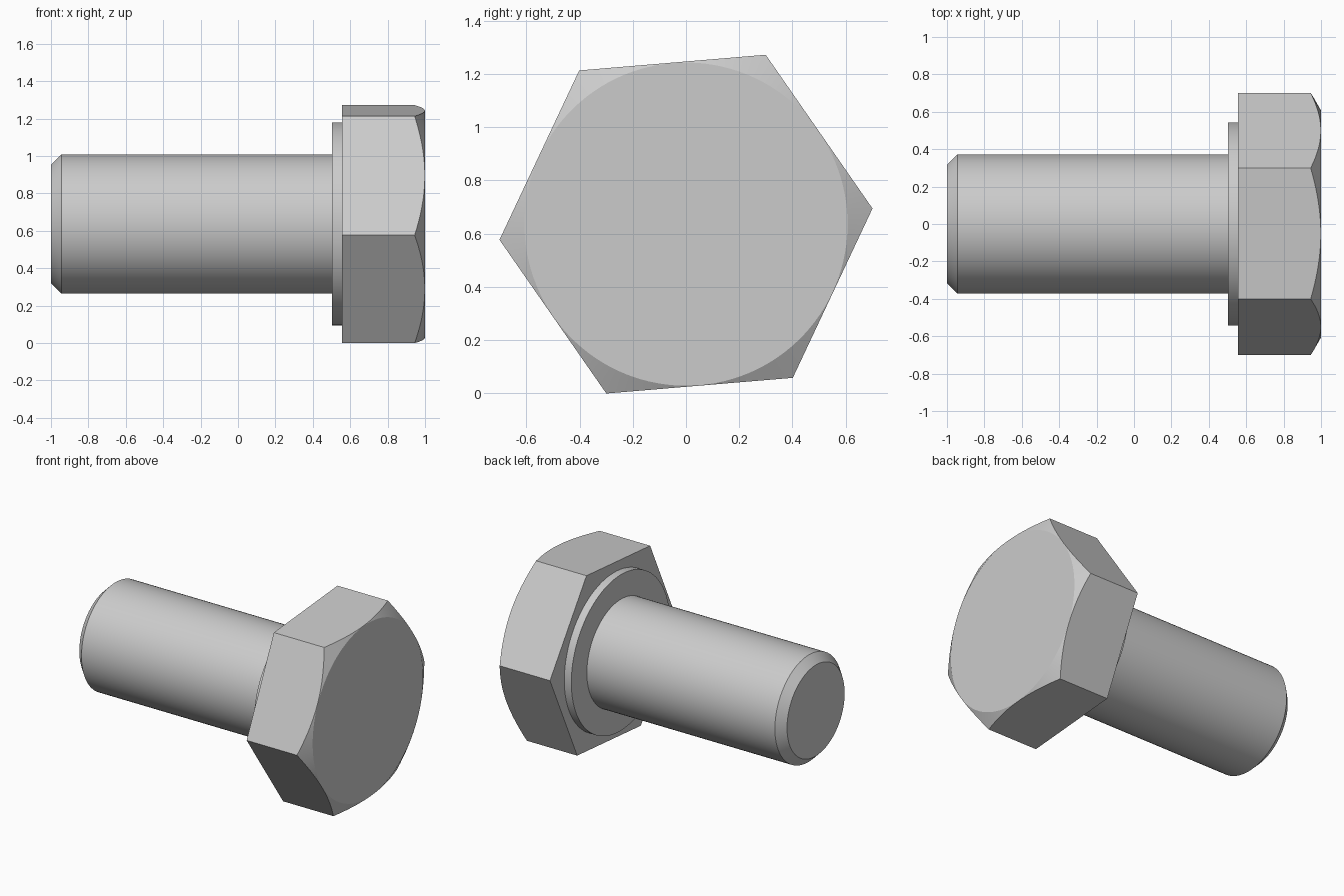
import bpy, bmesh, math

if "Cube" in bpy.data.objects:
    bpy.data.objects.remove(bpy.data.objects["Cube"], do_unlink=True)

AXIS_Z = 0.636                 # height of the bolt's axis
TURN = math.radians(4.8)       # roll of the hexagon
HEX_R = 0.703                  # corner radius of the head
CAP_R = 0.607                  # circle left by the head chamfer
HEAD_BACK, HEAD_END = 0.557, 1.0
STEPS = 20                     # chamfer samples along one flat

steel = bpy.data.materials.new("steel grey")
steel.use_nodes = True
steel.diffuse_color = (0.6, 0.6, 0.6, 1)
steel.node_tree.nodes["Principled BSDF"].inputs["Base Color"].default_value = (0.6, 0.6, 0.6, 1)


def point(x, radius, angle):
    return (x, radius * math.cos(angle), AXIS_Z + radius * math.sin(angle))


def finish(name, bm):
    bmesh.ops.recalc_face_normals(bm, faces=bm.faces[:])
    mesh = bpy.data.meshes.new(name)
    bm.to_mesh(mesh)
    bm.free()
    obj = bpy.data.objects.new(name, mesh)
    bpy.context.collection.objects.link(obj)
    mesh.materials.append(steel)
    bpy.ops.object.select_all(action='DESELECT')
    obj.select_set(True)
    bpy.context.view_layer.objects.active = obj
    bpy.ops.object.shade_smooth_by_angle(angle=math.radians(20))


def turned(name, profile, sides=96):
    """Closed solid turned around the bolt axis from (x, radius) points."""
    bm = bmesh.new()
    rings = [[bm.verts.new(point(x, r, math.tau * i / sides)) for i in range(sides)]
             for x, r in profile]
    for a, b in zip(rings, rings[1:]):
        for i in range(sides):
            j = (i + 1) % sides
            bm.faces.new((a[i], a[j], b[j], b[i]))
    bm.faces.new(rings[0])
    bm.faces.new(rings[-1])
    finish(name, bm)


# Shank with chamfered tip, and the round collar under the head
turned("shank", [(-1, 0.317), (-0.945, 0.372), (0.51, 0.372)])
turned("collar", [(0.503, 0.543), (0.56, 0.543)])

# Hex head: flats end in curves where the cone chamfer cuts them
bm = bmesh.new()
total = 6 * STEPS
back = [bm.verts.new(point(HEAD_BACK, HEX_R, TURN + math.tau * k / 6)) for k in range(6)]
rim, cap = [], []
for i in range(total):
    a = math.tau * i / total
    flat_angle = a % (math.pi / 3) - math.pi / 6
    r = HEX_R * math.cos(math.pi / 6) / math.cos(flat_angle)
    x = HEAD_END - (r - CAP_R) * math.tan(math.pi / 6)
    rim.append(bm.verts.new(point(x, r, TURN + a)))
    cap.append(bm.verts.new(point(HEAD_END, CAP_R, TURN + a)))
for k in range(6):
    curve = [rim[(k * STEPS + s) % total] for s in range(STEPS + 1)]
    bm.faces.new([back[(k + 1) % 6], back[k]] + curve)
for i in range(total):
    j = (i + 1) % total
    bm.faces.new((rim[i], rim[j], cap[j], cap[i]))
bm.faces.new(cap)
bm.faces.new(back)
finish("hex_head", bm)
